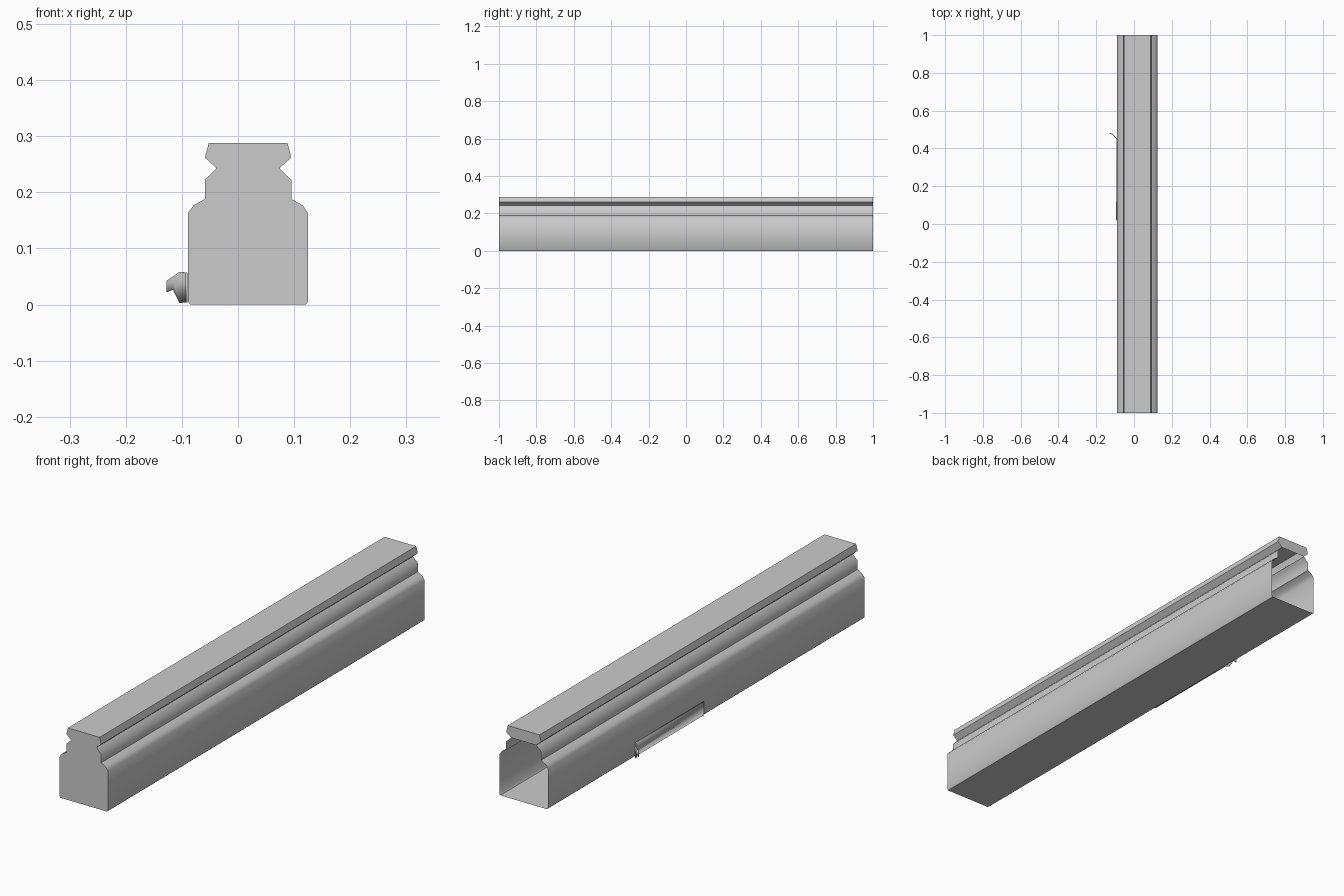
import bpy, bmesh, math

if "Cube" in bpy.data.objects:
    bpy.data.objects.remove(bpy.data.objects["Cube"])

CX = 0.018  # centre line of the housing


def finish(name, bm):
    mesh = bpy.data.meshes.new(name)
    bm.to_mesh(mesh)
    bm.free()
    obj = bpy.data.objects.new(name, mesh)
    bpy.context.collection.objects.link(obj)
    bpy.ops.object.select_all(action='DESELECT')
    obj.select_set(True)
    bpy.context.view_layer.objects.active = obj
    bpy.ops.object.shade_smooth_by_angle(angle=math.radians(50))
    return obj


# Housing: mirrored half profile (half width, height) swept along y
half = [(0.103, 0.0), (0.107, 0.005), (0.107, 0.163), (0.097, 0.177),
        (0.077, 0.188), (0.077, 0.222), (0.056, 0.243),
        (0.077, 0.262), (0.070, 0.288)]
profile = [(CX + w, z) for w, z in half] + [(CX - w, z) for w, z in reversed(half)]

bm = bmesh.new()
front = [bm.verts.new((x, -1, z)) for x, z in profile]
back = [bm.verts.new((x, 1, z)) for x, z in profile]
n = len(profile)
for i in range(n):
    j = (i + 1) % n
    bm.faces.new((front[i], front[j], back[j], back[i]))
# Closed front end; at the back only the top rail is closed
bm.faces.new(list(reversed(front)))
bm.faces.new(back[6:12])
bmesh.ops.recalc_face_normals(bm, faces=bm.faces)
finish("slide_housing", bm)

# Side plate on the left wall, curling outward into a small hooked tab
sections = [(-0.092, 0.02, 0.004, 0.057), (-0.092, 0.45, 0.004, 0.057),
            (-0.103, 0.463, 0.003, 0.058), (-0.115, 0.476, 0.027, 0.050),
            (-0.127, 0.480, 0.022, 0.042)]
bm = bmesh.new()
pairs = [(bm.verts.new((x, y, lo)), bm.verts.new((x, y, hi)))
         for x, y, lo, hi in sections]
for a, b in zip(pairs, pairs[1:]):
    bm.faces.new((a[0], a[1], b[1], b[0]))
tab = finish("side_plate_and_tab", bm)
solid = tab.modifiers.new("thickness", 'SOLIDIFY')
solid.thickness = 0.004
solid.offset = 0
